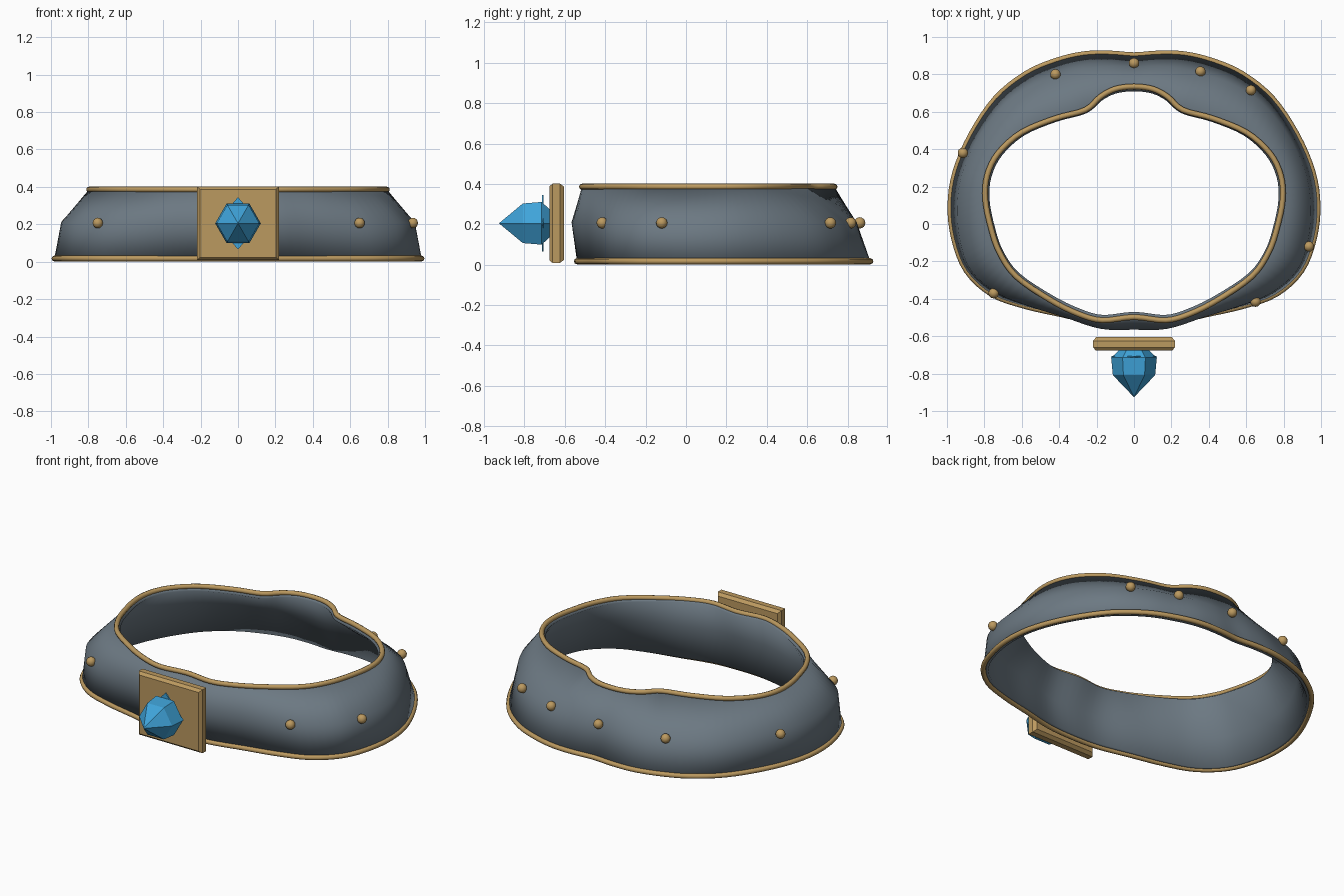
import bpy, bmesh, math
from mathutils import Vector

if "Cube" in bpy.data.objects:
    bpy.data.objects.remove(bpy.data.objects["Cube"])


def material(name, rgb):
    m = bpy.data.materials.new(name)
    m.diffuse_color = (*rgb, 1)
    m.use_nodes = True
    m.node_tree.nodes["Principled BSDF"].inputs["Base Color"].default_value = m.diffuse_color
    return m


STEEL = material("blue grey steel", (0.15, 0.19, 0.225))
GOLD = material("gold", (0.50, 0.32, 0.115))
BLUE = material("blue gem", (0.05, 0.37, 0.70))


def make(name, verts, faces, mat, smooth=False):
    me = bpy.data.meshes.new(name)
    me.from_pydata(verts, [], faces)
    bm = bmesh.new()
    bm.from_mesh(me)
    bmesh.ops.recalc_face_normals(bm, faces=bm.faces)
    bm.to_mesh(me)
    bm.free()
    me.materials.append(mat)
    ob = bpy.data.objects.new(name, me)
    bpy.context.collection.objects.link(ob)
    for p in me.polygons:
        p.use_smooth = smooth
    return ob


# Half outlines from back centre to front centre: bottom, middle, top
HALF = [
    [(0, .903), (.13, .912), (.27, .908), (.42, .872), (.58, .802), (.74, .672), (.87, .48), (.955, .28),
     (.982, .1), (.962, -.08), (.895, -.25), (.76, -.375), (.58, -.44), (.38, -.485), (.18, -.53), (0, -.54)],
    [(0, .84), (.12, .845), (.24, .833), (.37, .80), (.52, .75), (.68, .65), (.82, .48), (.915, .28),
     (.945, .1), (.93, -.09), (.87, -.25), (.73, -.37), (.56, -.44), (.37, -.5), (.18, -.56), (0, -.565)],
    [(0, .735), (.1, .722), (.18, .68), (.26, .61), (.42, .565), (.6, .49), (.725, .38), (.785, .26),
     (.795, .13), (.765, -.02), (.72, -.15), (.63, -.28), (.45, -.405), (.3, -.48), (.17, -.515), (0, -.498)],
]
LEVELS = [0.017, 0.21, 0.386]
STEPS = 4


def outline(half, z):
    """Mirror a half outline and smooth it with a closed spline."""
    pts = half + [(-x, y) for x, y in half[-2:0:-1]]
    pts = [Vector((x, y, z)) for x, y in pts]
    n, out = len(pts), []
    for i in range(n):
        a, b, c, d = (pts[(i + k) % n] for k in (-1, 0, 1, 2))
        for s in range(STEPS):
            t = s / STEPS
            out.append(0.5 * (2 * b + (c - a) * t + (2 * a - 5 * b + 4 * c - d) * t * t
                              + (3 * b - a - 3 * c + d) * t ** 3))
    return out


def loft(rings, closed=False):
    """Quads between successive rings of equal length."""
    n, m = len(rings[0]), len(rings)
    verts = [v for r in rings for v in r]
    faces = [(i * n + j, i * n + (j + 1) % n, (i + 1) % m * n + (j + 1) % n, (i + 1) % m * n + j)
             for i in range(m if closed else m - 1) for j in range(n)]
    return verts, faces


rings = [outline(h, z) for h, z in zip(HALF, LEVELS)]

# Flared band with an inward wall thickness; the open sheet faces outward
verts, faces = loft(rings)
band = make("band", verts, faces, STEEL, True)
side = max(band.data.polygons, key=lambda p: p.center.x)
if side.normal.x < 0:
    band.data.flip_normals()
wall = band.modifiers.new("wall", 'SOLIDIFY')
wall.thickness = 0.03
wall.offset = -1
bpy.context.view_layer.objects.active = band
band.select_set(True)
bpy.ops.object.shade_smooth_by_angle(angle=math.radians(40))
band.select_set(False)


# Rounded gold trim along both edges
def trim(name, path, radius):
    n, sections = len(path), []
    for i, p in enumerate(path):
        t = (path[(i + 1) % n] - path[i - 1]).normalized()
        side = Vector((t.y, -t.x, 0))
        sections.append([p + radius * (side * math.cos(a) + Vector((0, 0, math.sin(a))))
                         for a in (k * math.tau / 8 for k in range(8))])
    v, f = loft(sections, closed=True)
    make(name, v, f, GOLD, True)


trim("bottom_trim", rings[0], 0.015)
trim("top_trim", rings[2], 0.015)

# Round studs set into the band
STUDS = [(0, .86), (-.42, .80), (.355, .815), (.625, .715),
         (-.915, .38), (.935, -.12), (-.75, -.37), (.65, -.415)]
for x, y in STUDS:
    bm = bmesh.new()
    bmesh.ops.create_uvsphere(bm, u_segments=14, v_segments=8, radius=0.028)
    me = bpy.data.meshes.new("stud")
    bm.to_mesh(me)
    bm.free()
    me.materials.append(GOLD)
    for p in me.polygons:
        p.use_smooth = True
    ob = bpy.data.objects.new("stud", me)
    ob.location = (x, y, 0.207)
    bpy.context.collection.objects.link(ob)


def capped(name, sections, mat):
    """Loft flat sections and close both ends."""
    v, f = loft(sections)
    n = len(sections[0])
    f += [tuple(range(n)), tuple(range(len(v) - n, len(v)))]
    return make(name, v, f, mat)


# Square front plate with chamfered edges
def square(y, w, h):
    return [(sx * w, y, 0.205 + sz * h) for sx, sz in ((-1, -1), (1, -1), (1, 1), (-1, 1))]


capped("front_plate", [square(-.605, .203, .182), square(-.625, .219, .197),
                       square(-.660, .219, .197), square(-.677, .203, .182)], GOLD)


# Six-sided pointed gem
def hexagon(y, r):
    return [(r * math.cos(k * math.pi / 3), y, 0.205 + r * math.sin(k * math.pi / 3)) for k in range(6)]


capped("gem", [hexagon(-.665, .07), hexagon(-.715, .122), hexagon(-.808, .113), hexagon(-.925, .001)], BLUE)

# Thin diamond setting behind the gem
capped("gem_setting", [[(.12, y, .205), (0, y, .345), (-.12, y, .205), (0, y, .065)]
                       for y in (-.705, -.714)], BLUE)
